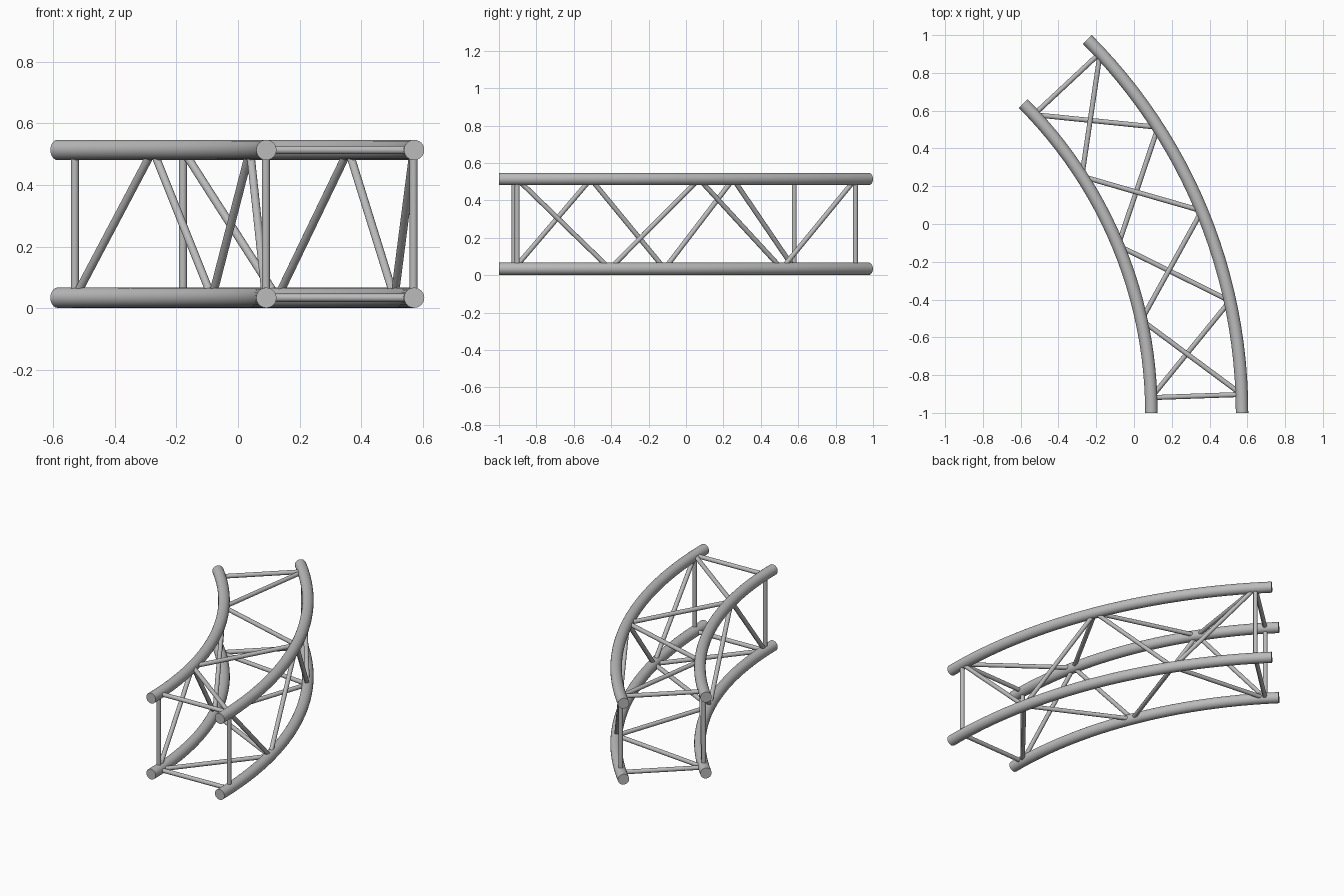
import bpy, bmesh, math
from mathutils import Matrix, Vector

if "Cube" in bpy.data.objects:
    bpy.data.objects.remove(bpy.data.objects["Cube"])

CENTRE = Vector((-2.223, -1.0, 0.0))    # centre of the bend
RADII = {"inner": 2.315, "outer": 2.795}
LEVELS = {"lower": 0.034, "upper": 0.514}
RAIL_R, STRUT_R = 0.033, 0.0132
NODES = [2, 12.25, 22.5, 32.75, 43]     # joint angles along the bend

metal = bpy.data.materials.new("light grey metal")
metal.use_nodes = True
GREY = (0.5, 0.5, 0.5, 1)
metal.diffuse_color = GREY
metal.node_tree.nodes["Principled BSDF"].inputs["Base Color"].default_value = GREY


def finish(name, bm):
    """Round sides are smooth, end caps stay flat."""
    bmesh.ops.recalc_face_normals(bm, faces=bm.faces)
    for f in bm.faces:
        f.smooth = len(f.verts) == 4
    mesh = bpy.data.meshes.new(name)
    bm.to_mesh(mesh)
    bm.free()
    mesh.materials.append(metal)
    bpy.context.collection.objects.link(bpy.data.objects.new(name, mesh))


def joint(side, level, degrees):
    a = math.radians(degrees)
    offset = Vector((math.cos(a), math.sin(a), 0)) * RADII[side]
    return CENTRE + offset + Vector((0, 0, LEVELS[level]))


def rail(side, level):
    """Circle spun through the 45 degree bend."""
    bm = bmesh.new()
    place = Matrix.Translation(joint(side, level, 0)) @ Matrix.Rotation(math.pi / 2, 4, "X")
    bmesh.ops.create_circle(bm, segments=24, radius=RAIL_R, matrix=place)
    bmesh.ops.spin(bm, geom=bm.verts[:] + bm.edges[:], cent=CENTRE, axis=(0, 0, 1),
                   angle=math.radians(45), steps=24)
    bmesh.ops.holes_fill(bm, edges=[e for e in bm.edges if e.is_boundary], sides=0)
    finish(f"{level}_{side}_rail", bm)


def strut(name, a, b):
    bm = bmesh.new()
    d = b - a
    place = Matrix.Translation((a + b) / 2) @ d.to_track_quat("Z", "Y").to_matrix().to_4x4()
    bmesh.ops.create_cone(bm, cap_ends=True, segments=16, radius1=STRUT_R,
                          radius2=STRUT_R, depth=d.length, matrix=place)
    finish(name, bm)


def zigzag(name, first, second):
    """Diagonals alternating between two rails, from joint to joint."""
    rails = (first, second)
    for i in range(len(NODES) - 1):
        strut(f"{name}_diagonal_{i + 1}", joint(*rails[i % 2], NODES[i]),
              joint(*rails[(i + 1) % 2], NODES[i + 1]))


# Four curved rails
for side in RADII:
    for level in LEVELS:
        rail(side, level)

# Square frame of struts at each end
for end, angle in (("front", NODES[0]), ("back", NODES[-1])):
    for level in LEVELS:
        strut(f"{end}_{level}_crossbar", joint("inner", level, angle), joint("outer", level, angle))
    for side in RADII:
        strut(f"{end}_{side}_upright", joint(side, "lower", angle), joint(side, "upper", angle))

# Diagonal bracing on the four faces
zigzag("upper", ("outer", "upper"), ("inner", "upper"))
zigzag("lower", ("inner", "lower"), ("outer", "lower"))
zigzag("outer", ("outer", "upper"), ("outer", "lower"))
zigzag("inner", ("inner", "lower"), ("inner", "upper"))
